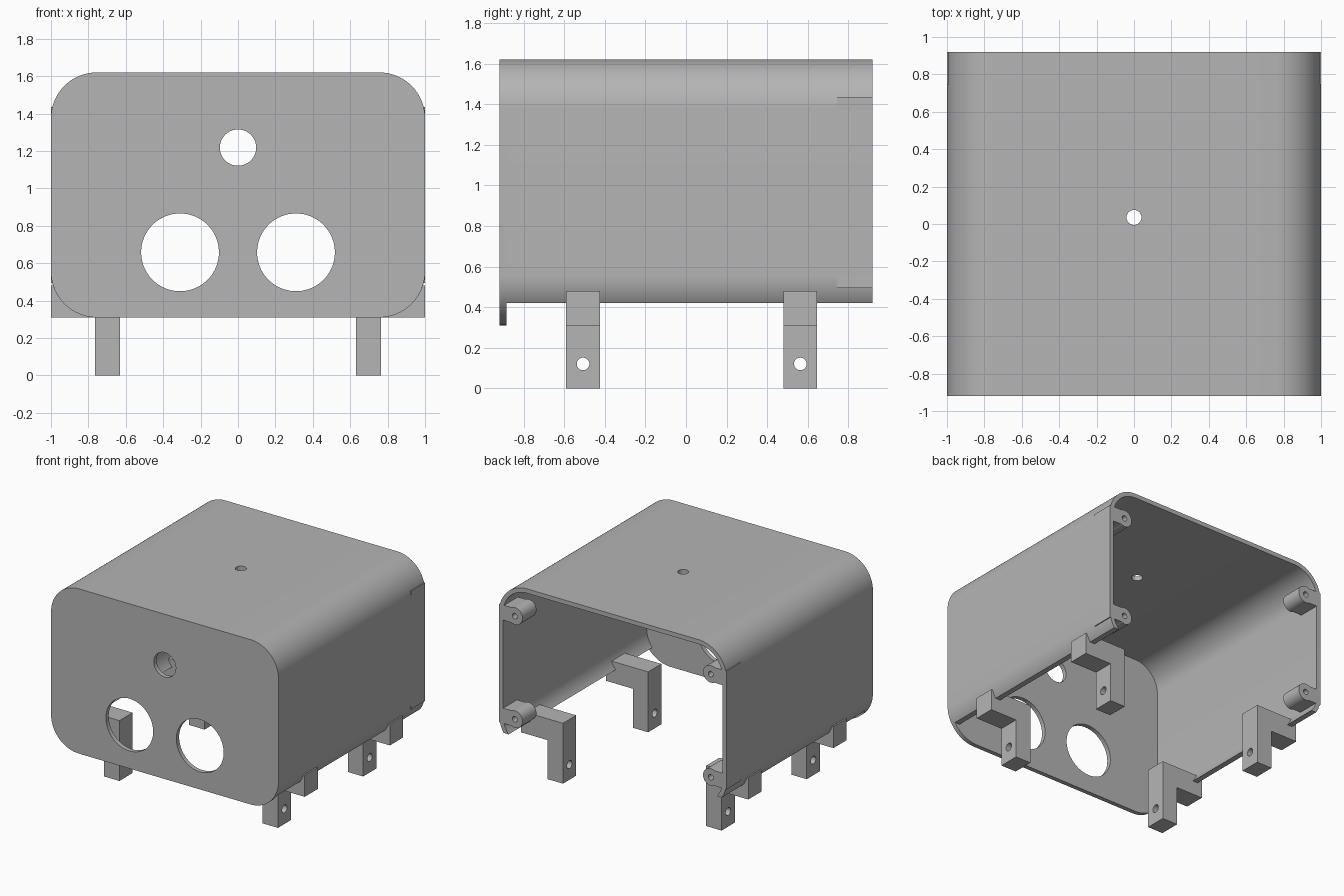
import bpy, bmesh, math
from mathutils import Matrix

cube = bpy.data.objects.get("Cube")
if cube:
    bpy.data.objects.remove(cube, do_unlink=True)

grey = bpy.data.materials.new("plain grey")
grey.use_nodes = True
grey.diffuse_color = (0.46, 0.46, 0.46, 1)
grey.node_tree.nodes["Principled BSDF"].inputs["Base Color"].default_value = grey.diffuse_color

BOTTOM, TOP, RADIUS, WALL = 0.31, 1.62, 0.245, 0.035
FRONT, BACK, SHELL_BOTTOM = -0.92, 0.92, 0.42


def finish(name, bm):
    bmesh.ops.recalc_face_normals(bm, faces=bm.faces)
    mesh = bpy.data.meshes.new(name)
    bm.to_mesh(mesh)
    bm.free()
    mesh.materials.append(grey)
    obj = bpy.data.objects.new(name, mesh)
    bpy.context.collection.objects.link(obj)
    return obj


def prism(name, profile, y0, y1):
    """Extrude an (x, z) outline along y."""
    bm = bmesh.new()
    face = bm.faces.new([bm.verts.new((x, y0, z)) for x, z in profile])
    ext = bmesh.ops.extrude_face_region(bm, geom=[face])["geom"]
    moved = [v for v in ext if isinstance(v, bmesh.types.BMVert)]
    bmesh.ops.translate(bm, verts=moved, vec=(0, y1 - y0, 0))
    return finish(name, bm)


def box(name, x0, x1, y0, y1, z0, z1):
    return prism(name, [(x0, z0), (x1, z0), (x1, z1), (x0, z1)], y0, y1)


def rod(name, centre, radius, length, axis, sides=48):
    turn = {"x": Matrix.Rotation(math.pi / 2, 4, "Y"),
            "y": Matrix.Rotation(math.pi / 2, 4, "X"),
            "z": Matrix.Identity(4)}[axis]
    bm = bmesh.new()
    bmesh.ops.create_cone(bm, cap_ends=True, segments=sides, radius1=radius, radius2=radius,
                          depth=length, matrix=Matrix.Translation(centre) @ turn)
    return finish(name, bm)


def combine(target, other, operation):
    mod = target.modifiers.new("combine", "BOOLEAN")
    mod.operation, mod.object, mod.solver = operation, other, "EXACT"
    bpy.context.view_layer.objects.active = target
    bpy.ops.object.modifier_apply(modifier=mod.name)
    bpy.data.objects.remove(other, do_unlink=True)


def smooth(obj):
    bpy.ops.object.select_all(action="DESELECT")
    obj.select_set(True)
    bpy.context.view_layer.objects.active = obj
    bpy.ops.object.shade_smooth_by_angle(angle=math.radians(30))


def arc(cx, cz, r, start, end, steps=20):
    return [(cx + r * math.cos(start + (end - start) * i / steps),
             cz + r * math.sin(start + (end - start) * i / steps)) for i in range(steps + 1)]


CX, LOW, HIGH = 1 - RADIUS, BOTTOM + RADIUS, TOP - RADIUS
Q = math.pi / 2


def arch(r):
    """Half-open outline, from the right lower lip over the top to the left one."""
    lip = math.asin((SHELL_BOTTOM - LOW) / r)
    right = arc(CX, LOW, r, lip, 0) + arc(CX, HIGH, r, 0, Q)
    return right + [(-x, z) for x, z in reversed(right)]


# Wrap-around shell, open below and behind, with a hole in the roof
shell = prism("shell", arch(RADIUS) + arch(RADIUS - WALL)[::-1], FRONT + WALL, BACK)
combine(shell, rod("roof_cutter", (0, 0.035, TOP), 0.04, 0.3, "z"), "DIFFERENCE")
smooth(shell)

# Rounded front plate with two large holes and one small one
outline = []
for i, (cx, cz) in enumerate([(CX, HIGH), (-CX, HIGH), (-CX, LOW), (CX, LOW)]):
    outline += arc(cx, cz, RADIUS, i * Q, (i + 1) * Q)
plate = prism("front_plate", outline, FRONT, FRONT + WALL)
for x, z, r in [(0, 1.218, 0.097), (-0.31, 0.658, 0.208), (0.31, 0.658, 0.208)]:
    combine(plate, rod("plate_cutter", (x, FRONT, z), r, 0.3, "y", 64), "DIFFERENCE")
smooth(plate)

for side, word in [(1, "left"), (-1, "right")]:
    # Screw bosses in the rear corners, each joined to the wall by a neck
    for z, level in [(LOW, "lower"), (HIGH, "upper")]:
        y0 = 0.745
        boss = rod(f"{word}_{level}_boss", (side * 0.862, (y0 + BACK) / 2, z), 0.068, BACK - y0, "y")
        inner, outer = sorted((side * 0.862, side))
        combine(boss, box("neck", inner, outer, y0, BACK, z - 0.06, z + 0.06), "UNION")
        combine(boss, rod("screw_cutter", (side * 0.862, BACK, z), 0.022, 0.3, "y", 24), "DIFFERENCE")
        smooth(boss)

    # Angled legs: an arm through the wall and a drilled upright
    for y, place in [(-0.507, "front"), (0.563, "rear")]:
        angle = [(0.63, 0), (0.765, 0), (0.765, 0.31), (1, 0.31), (1, 0.48), (0.63, 0.48)]
        leg = prism(f"{place}_{word}_leg", [(side * x, z) for x, z in angle], y - 0.083, y + 0.083)
        combine(leg, rod("leg_cutter", (side * 0.7, y, 0.12), 0.031, 0.3, "x", 32), "DIFFERENCE")
        smooth(leg)
